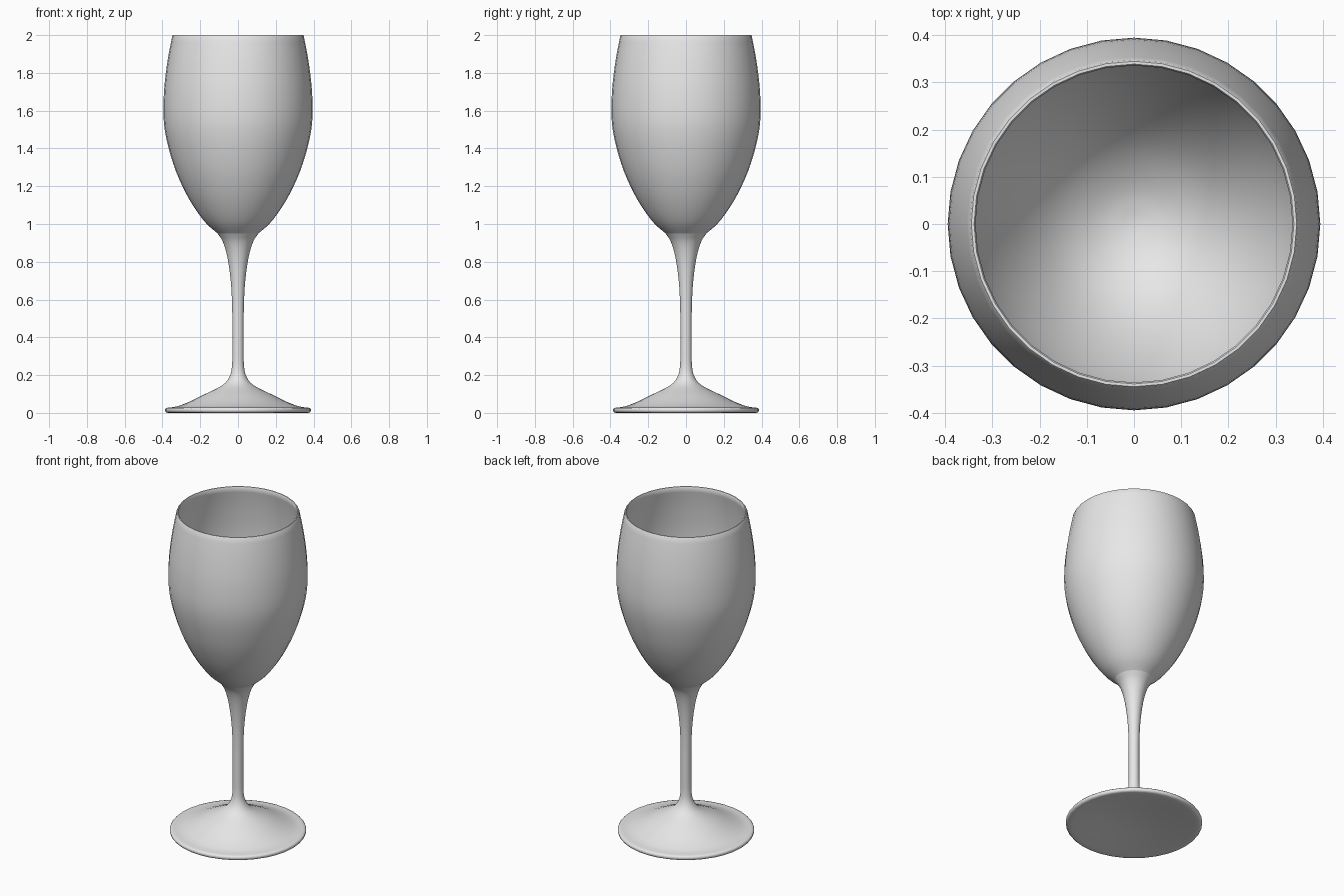
import bpy
import bmesh
import math
from mathutils import Vector

SEGMENTS = 36

if "Cube" in bpy.data.objects:
    bpy.data.objects.remove(bpy.data.objects["Cube"], do_unlink=True)

# One plain grey material
grey = bpy.data.materials.new("light_grey")
grey.use_nodes = True
colour = (0.8, 0.8, 0.8, 1.0)
grey.diffuse_color = colour
grey.node_tree.nodes["Principled BSDF"].inputs["Base Color"].default_value = colour


def smooth_path(points, steps=3):
    """Refine (radius, height) points with a Catmull-Rom curve."""
    p = [Vector(q) for q in points]
    p = [2 * p[0] - p[1]] + p + [2 * p[-1] - p[-2]]
    out = []
    for a, b, c, d in zip(p, p[1:], p[2:], p[3:]):
        for k in range(steps):
            t = k / steps
            out.append(0.5 * (2 * b + (c - a) * t + (2 * a - 5 * b + 4 * c - d) * t * t
                              + (3 * b - a - 3 * c + d) * t ** 3))
    return out + [p[-2]]


def lathe(name, profile):
    """Turn a profile about z; it runs up the outside, then down the inside."""
    bm = bmesh.new()
    rings = []
    for r, z in profile:
        r = max(r, 0.0)
        rings.append([bm.verts.new((r * math.cos(math.tau * j / SEGMENTS),
                                    r * math.sin(math.tau * j / SEGMENTS), z))
                      for j in range(SEGMENTS)])
    for low, high in zip(rings, rings[1:]):
        for j in range(SEGMENTS):
            k = (j + 1) % SEGMENTS
            bm.faces.new((low[j], low[k], high[k], high[j]))
    bmesh.ops.remove_doubles(bm, verts=bm.verts, dist=1e-5)
    mesh = bpy.data.meshes.new(name)
    bm.to_mesh(mesh)
    bm.free()
    mesh.materials.append(grey)
    obj = bpy.data.objects.new(name, mesh)
    bpy.context.collection.objects.link(obj)
    bpy.ops.object.select_all(action='DESELECT')
    obj.select_set(True)
    bpy.context.view_layer.objects.active = obj
    bpy.ops.object.shade_smooth_by_angle(angle=math.radians(50))
    return obj


# Foot: slightly hollow underside, thin rounded edge, flared top
underside = smooth_path([(0, 0.035), (0.10, 0.031), (0.20, 0.021), (0.30, 0.008), (0.37, 0)])
edge = [(0.381, 0.003), (0.386, 0.010), (0.386, 0.020), (0.381, 0.026)]
flare = smooth_path([(0.37, 0.028), (0.325, 0.034), (0.26, 0.058), (0.18, 0.097),
                     (0.10, 0.136), (0.06, 0.167), (0.038, 0.21), (0.031, 0.26), (0.03, 0.31)])
lathe("foot", underside + edge + flare)

# Stem: slender, widening to meet the bowl
lathe("stem", smooth_path([(0.03, 0.31), (0.03, 0.45), (0.031, 0.56), (0.036, 0.67),
                           (0.047, 0.77), (0.062, 0.85), (0.082, 0.91), (0.108, 0.95)]))

# Bowl: outer wall, thin rounded rim, inner wall down to the axis
outer = smooth_path([(0.108, 0.95), (0.165, 1.0), (0.22, 1.07), (0.277, 1.165),
                     (0.329, 1.28), (0.367, 1.40), (0.388, 1.50), (0.395, 1.59),
                     (0.392, 1.70), (0.382, 1.80), (0.367, 1.90), (0.348, 1.996)])
rim = [(0.345, 2.0), (0.339, 2.0)]
inner = smooth_path([(0.336, 1.996), (0.355, 1.90), (0.370, 1.80), (0.380, 1.70),
                     (0.383, 1.59), (0.376, 1.50), (0.355, 1.40), (0.317, 1.285),
                     (0.265, 1.175), (0.207, 1.085), (0.145, 1.02), (0.07, 0.975), (0, 0.96)])
lathe("bowl", outer + rim + inner)
